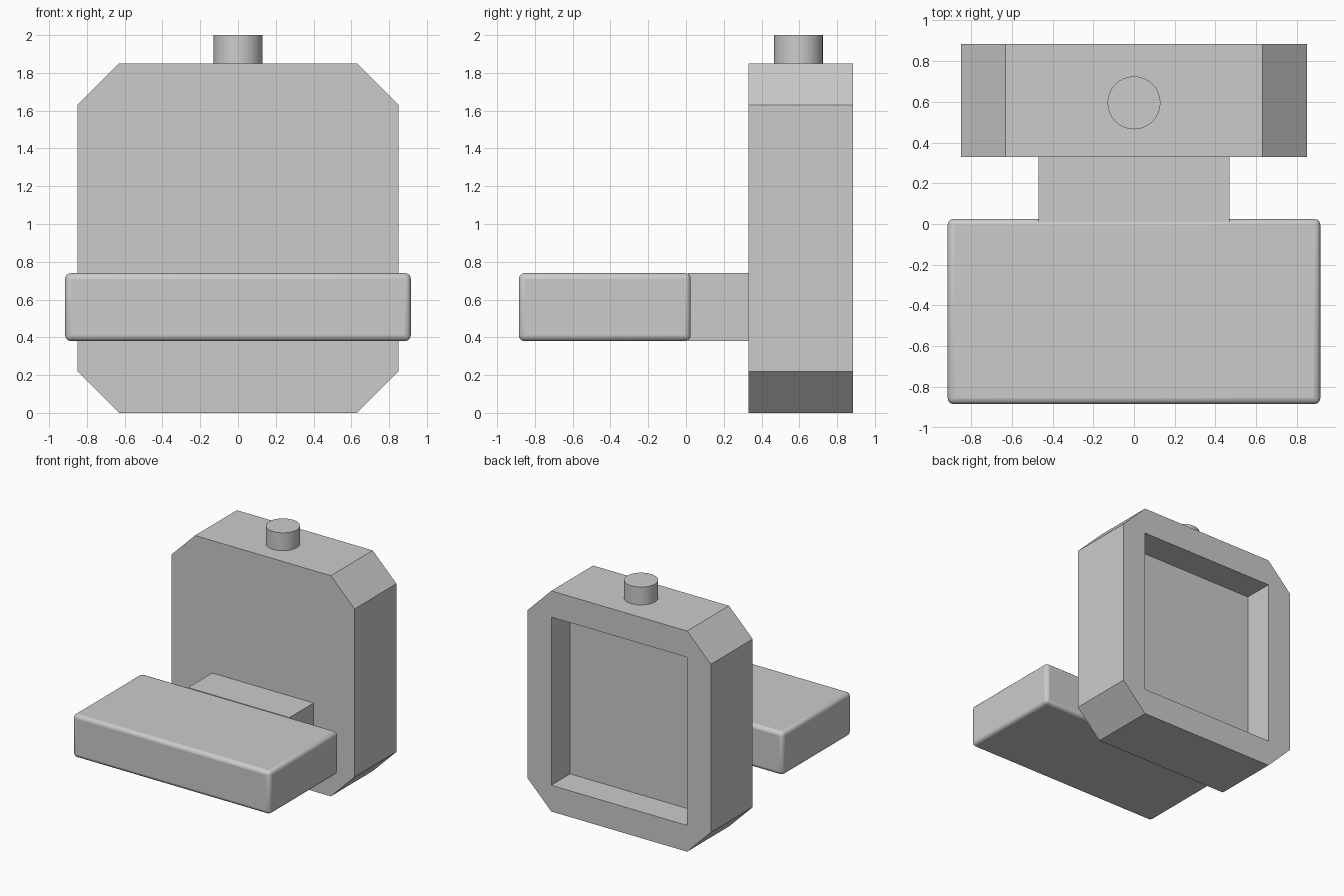
import bpy, bmesh, math

if "Cube" in bpy.data.objects:
    bpy.data.objects.remove(bpy.data.objects["Cube"])


def prism(name, outline, y0, y1):
    """Extrude an x/z outline from y0 to y1."""
    bm = bmesh.new()
    face = bm.faces.new([bm.verts.new((x, y0, z)) for x, z in outline])
    ext = bmesh.ops.extrude_face_region(bm, geom=[face])
    verts = [g for g in ext["geom"] if isinstance(g, bmesh.types.BMVert)]
    bmesh.ops.translate(bm, verts=verts, vec=(0, y1 - y0, 0))
    bmesh.ops.recalc_face_normals(bm, faces=bm.faces)
    return add(name, bm)


def add(name, bm):
    mesh = bpy.data.meshes.new(name)
    bm.to_mesh(mesh)
    bm.free()
    obj = bpy.data.objects.new(name, mesh)
    bpy.context.collection.objects.link(obj)
    return obj


def rect(w, z0, z1):
    return [(-w, z0), (w, z0), (w, z1), (-w, z1)]


def smooth(obj, angle):
    bpy.ops.object.select_all(action="DESELECT")
    obj.select_set(True)
    bpy.context.view_layer.objects.active = obj
    bpy.ops.object.shade_smooth_by_angle(angle=math.radians(angle))


# Case: octagonal block with a rectangular pocket sunk into the back
W, H, C = 0.85, 1.85, 0.22
FRONT, BACK, POCKET = 0.33, 0.885, 0.25
half = [(W - C, 0), (W, C), (W, H - C), (W - C, H)]
case = prism("case", half + [(-x, z) for x, z in reversed(half)], FRONT, BACK)
cutter = prism("pocket_cutter", rect(W - C, C, H - C), BACK - POCKET, BACK + 0.2)
cutter.hide_render = True
cutter.hide_set(True)
cut = case.modifiers.new("pocket", "BOOLEAN")
cut.operation, cut.object, cut.solver = "DIFFERENCE", cutter, "EXACT"

# Top button
bm = bmesh.new()
bmesh.ops.create_cone(bm, cap_ends=True, segments=32, radius1=0.13, radius2=0.13, depth=0.2)
bmesh.ops.translate(bm, verts=bm.verts, vec=(0, 0.595, 1.9))
smooth(add("top_button", bm), 30)

# Front slab with softened edges
slab = prism("front_slab", rect(0.915, 0.38, 0.74), -0.885, 0.025)
bevel = slab.modifiers.new("soft_edges", "BEVEL")
bevel.width, bevel.segments = 0.03, 3
smooth(slab, 40)

# Neck joining slab and case
prism("neck", rect(0.47, 0.38, 0.74), 0.01, FRONT + 0.005)
